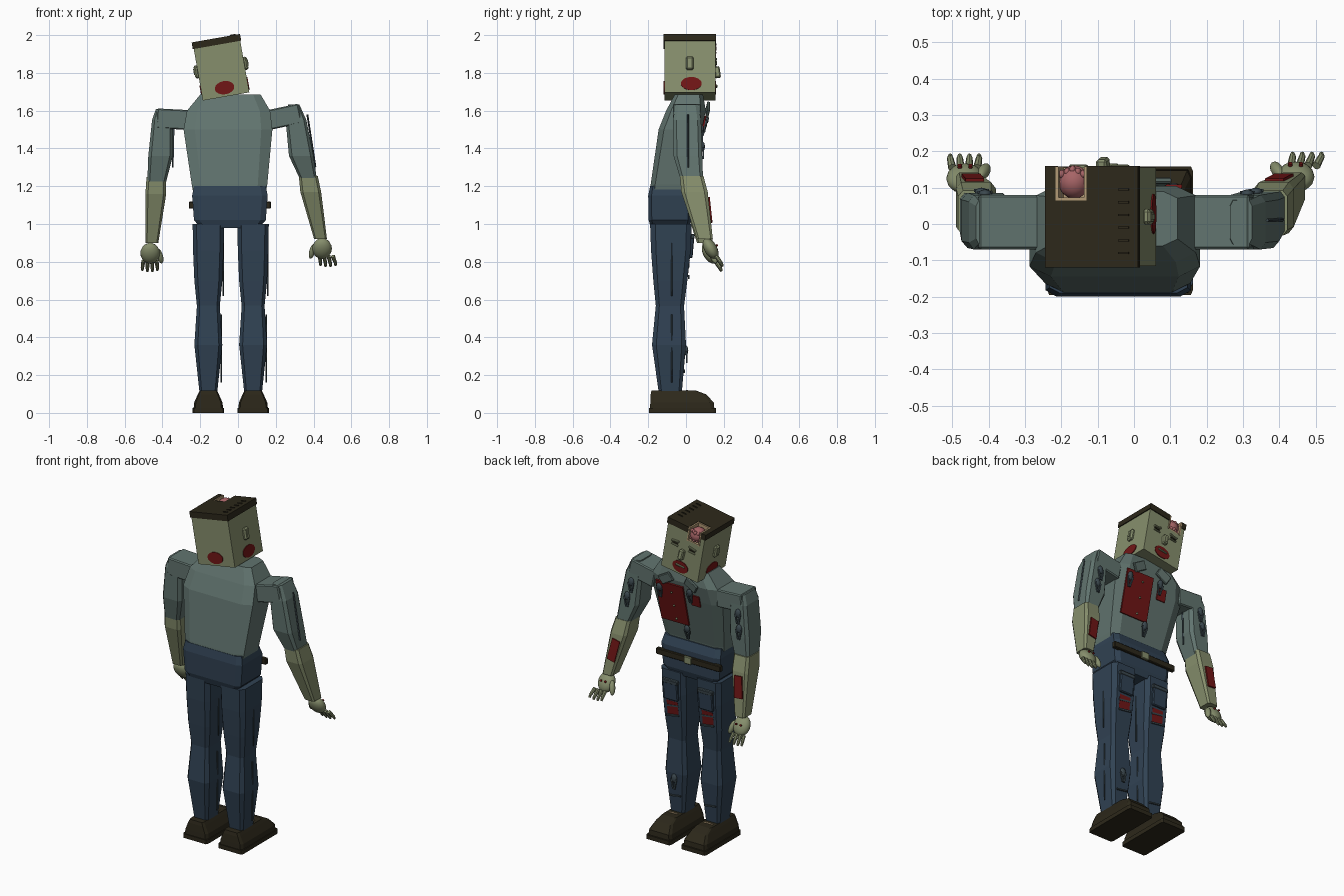
import bpy, bmesh, math
from mathutils import Matrix, Vector

if "Cube" in bpy.data.objects:
    bpy.data.objects.remove(bpy.data.objects["Cube"])


def material(name, r, g, b):
    col = tuple((c / 255) ** 2.2 for c in (r, g, b)) + (1,)
    m = bpy.data.materials.new(name)
    m.use_nodes = True
    m.diffuse_color = col
    m.node_tree.nodes["Principled BSDF"].inputs["Base Color"].default_value = col
    return m


skin = material("pale green skin", 133, 141, 108)
shirt = material("grey green shirt", 97, 115, 110)
denim = material("navy denim", 52, 68, 84)
dark = material("dark brown", 48, 44, 32)
blood = material("dark red", 112, 28, 28)
pink = material("brain pink", 165, 100, 102)
bone = material("bone", 176, 152, 116)
slate = material("torn slate cloth", 62, 74, 80)


def finish(name, bm, mat, matrix=None, smooth=False):
    if matrix is not None:
        bm.transform(matrix)
    bmesh.ops.recalc_face_normals(bm, faces=bm.faces)
    for f in bm.faces:
        f.smooth = smooth
    me = bpy.data.meshes.new(name)
    bm.to_mesh(me)
    bm.free()
    me.materials.append(mat)
    ob = bpy.data.objects.new(name, me)
    bpy.context.collection.objects.link(ob)
    return ob


def placed(loc, rx=0, ry=0, rz=0):
    turn = [Matrix.Rotation(math.radians(a), 4, k) for a, k in ((rz, "Z"), (ry, "Y"), (rx, "X"))]
    return Matrix.Translation(loc) @ turn[0] @ turn[1] @ turn[2]


def box(name, mat, matrix, size, bevel=0.0):
    bm = bmesh.new()
    bmesh.ops.create_cube(bm, size=1, matrix=Matrix.Diagonal((*size, 1)))
    if bevel:
        bmesh.ops.bevel(bm, geom=bm.edges[:], offset=bevel, segments=1, affect="EDGES")
    return finish(name, bm, mat, matrix)


def ball(name, mat, matrix, size):
    bm = bmesh.new()
    bmesh.ops.create_uvsphere(bm, u_segments=16, v_segments=10, radius=1)
    bm.transform(Matrix.Diagonal((*size, 1)))
    return finish(name, bm, mat, matrix, True)


def disc(name, mat, matrix, rx, ry):
    bm = bmesh.new()
    bmesh.ops.create_cone(bm, cap_ends=True, segments=24, radius1=1, radius2=1, depth=1)
    bm.transform(Matrix.Diagonal((rx, ry, 0.008, 1)))
    return finish(name, bm, mat, matrix)


def rod(name, mat, a, b, r1, r2, sides=8):
    a, b = Vector(a), Vector(b)
    bm = bmesh.new()
    bmesh.ops.create_cone(bm, cap_ends=True, segments=sides, radius1=r1, radius2=r2, depth=(b - a).length)
    turn = (b - a).to_track_quat("Z", "Y").to_matrix().to_4x4()
    return finish(name, bm, mat, Matrix.Translation((a + b) / 2) @ turn)


def loft(name, mat, sections, chamfer=0.25):
    """Stack chamfered rectangles given as centre x, y, z, half width, half depth."""
    bm, rings, k = bmesh.new(), [], 1 - chamfer
    plan = [(1, -k), (1, k), (k, 1), (-k, 1), (-1, k), (-1, -k), (-k, -1), (k, -1)]
    for x, y, z, hx, hy in sections:
        rings.append([bm.verts.new((x + u * hx, y + v * hy, z)) for u, v in plan])
    for lo, hi in zip(rings, rings[1:]):
        for i in range(8):
            j = (i + 1) % 8
            bm.faces.new((lo[i], lo[j], hi[j], hi[i]))
    bm.faces.new(rings[0])
    bm.faces.new(rings[-1])
    return finish(name, bm, mat)


def notched_slab(name, mat, matrix, hx, hy, z0, z1):
    """Rectangular slab with a slot open towards +y for the exposed brain."""
    plan = [(-hx, -hy), (hx, -hy), (hx, hy), (-.013, hy), (-.013, .045), (-.1, .045), (-.1, hy), (-hx, hy)]
    bm = bmesh.new()
    face = bm.faces.new([bm.verts.new((x, y, z0)) for x, y in plan])
    ext = bmesh.ops.extrude_face_region(bm, geom=[face])
    bmesh.ops.translate(bm, vec=(0, 0, z1 - z0), verts=[v for v in ext["geom"] if isinstance(v, bmesh.types.BMVert)])
    return finish(name, bm, mat, matrix)


def tatter(name, loc, rx=0):
    m = placed(loc, rx)
    ball(name + "_knot", slate, m, (.018, .012, .026))
    for s in (-1, 1):
        box(name + "_strip", slate, m @ placed((s * .01, .004, -.035), 0, s * 12), (.009, .008, .06))


# Torso, collar and torn chest
loft("torso", shirt, [(-.045, -.095, 1.18, .195, .095), (-.045, -.091, 1.21, .2, .096),
                      (-.053, -.031, 1.5, .235, .114), (-.05, 0, 1.6, .22, .105), (-.04, .015, 1.685, .16, .075)])
box("chest_wound", blood, placed((.04, .073, 1.443), -13.5), (.185, .009, .265))
box("chest_scrape", blood, placed((-.125, .085, 1.5), -13), (.06, .009, .07))
for s in (-1, 1):
    box("collar_flap", shirt, placed((-.03 + s * .085, .115, 1.605), -12, s * 30), (.085, .016, .055), .004)
for i in range(3):
    ball("shirt_button", skin, placed((.025, .056 + .025 * i, 1.34 + .09 * i)), (.006, .006, .006))
for loc in ((-.04, .045, 1.29), (-.1, .108, 1.55), (.11, .1, 1.53)):
    tatter("shirt_tatter", loc, -13)
rod("neck", skin, (-.05, .02, 1.62), (-.06, .02, 1.7), .06, .06)

# Pelvis and belt
loft("pelvis", denim, [(-.043, -.085, .98, .155, .1), (-.043, -.085, 1.02, .19, .113),
                       (-.043, -.085, 1.15, .2, .115), (-.043, -.09, 1.2, .19, .1)], .15)
box("belt", dark, placed((-.043, .03, 1.1)), (.435, .025, .038), .004)
box("belt_buckle", skin, placed((-.043, .044, 1.1)), (.05, .012, .044), .003)

# Legs and shoes
for side, x in (("left", .08), ("right", -.157)):
    loft(side + "_thigh", denim, [(x, -.085, .56, .06, .074), (x, -.083, .7, .074, .09),
                                  (x, -.08, .86, .081, .105), (x, -.08, 1.0, .083, .11)])
    loft(side + "_shin", denim, [(x, -.083, .1, .046, .06), (x, -.09, .36, .074, .09), (x, -.085, .575, .06, .074)])
    rod(side + "_thigh_seam", slate, (x + .078, -.075, .62), (x + .078, -.075, .98), .004, .004, 4)
    rod(side + "_shin_seam", slate, (x + .069, -.075, .16), (x + .069, -.075, .52), .004, .004, 4)
    box(side + "_pocket", denim, placed((x, .028, .875), -5), (.095, .022, .11), .005)
    box(side + "_pocket_flap", slate, placed((x, .036, .935), -5), (.105, .02, .025), .004)
    box(side + "_thigh_wound", blood, placed((x, .009, .755), -7), (.075, .009, .11))
    for k in range(2):
        box(side + "_thigh_thread", slate, placed((x, .015, .72 + .06 * k), -7, 8), (.085, .008, .01))
        box(side + "_shin_tear", slate, placed((x, -.013, .22 + .16 * k), 0, 8), (.075, .018, .008))
    # Shoe
    loft(side + "_sole", dark, [(x, -.018, 0, .083, .177), (x, -.018, .025, .083, .177)], .08)
    loft(side + "_shoe", dark, [(x, -.02, .025, .078, .17), (x, -.021, .055, .075, .168),
                                (x, -.04, .098, .056, .147), (x, -.065, .118, .046, .118)], .12)
    for k in range(4):
        box(side + "_lace", bone, placed((x, .005 + .025 * k, .117 - .006 * k), -12), (.055, .009, .009))
tatter("shin_tatter", (.08, 0, .33))

# Arms: right hangs straight, left is held outwards
shoulders = {"left": ((.245, .005, 1.568), -12, .17), "right": ((-.345, .005, 1.555), 3, .17)}
for side, (loc, tilt, length) in shoulders.items():
    box(side + "_shoulder", shirt, placed(loc, 0, tilt), (length, .15, .105), .006)
loft("right_upper_arm", shirt, [(-.43, .025, 1.225, .05, .06), (-.41, .01, 1.36, .065, .076),
                                (-.4, .005, 1.55, .055, .075), (-.405, .005, 1.608, .03, .06)])
loft("left_upper_arm", shirt, [(.372, .03, 1.24, .045, .06), (.335, .01, 1.36, .065, .076),
                               (.307, .005, 1.55, .055, .075), (.295, .005, 1.632, .03, .06)])
loft("right_forearm", skin, [(-.456, .1, .9, .034, .042), (-.435, .045, 1.16, .055, .07), (-.432, .03, 1.25, .052, .062)])
loft("left_forearm", skin, [(.437, .1, .92, .034, .042), (.385, .045, 1.17, .055, .07), (.372, .03, 1.255, .05, .062)])
rod("left_sleeve_seam", slate, (.367, .01, 1.58), (.41, .012, 1.3), .005, .005, 4)
rod("right_sleeve_seam", slate, (-.341, .01, 1.52), (-.346, .012, 1.3), .005, .005, 4)
for x, lean in ((.4, -12), (-.444, 5)):
    box("forearm_wound", blood, placed((x, .128, 1.075), 6, lean), (.052, .009, .13))
    tatter("sleeve_tatter", (x * .78 if x > 0 else -.41, .083, 1.5))
    tatter("sleeve_tatter", (x * .84 if x > 0 else -.42, .088, 1.41))

# Hands with curled fingers
for side, palm, step, thumb in (("left", (.445, .13, .87), .045, -1), ("right", (-.465, .125, .845), -.002, 1)):
    p = Vector(palm)
    ball(side + "_palm", skin, placed(palm, 30), (.052, .034, .06))
    for k in range(4):
        u = (k - 1.5) * .023
        knuckle = p + Vector((u + step * .5, .03, -.04))
        tip = p + Vector((u * 1.15 + step * .7, .056, -.085 + abs(u) * .25))
        rod(side + "_finger", skin, knuckle, tip, .0115, .009)
        rod(side + "_fingertip", skin, tip, tip + Vector((0, .008, -.014)), .009, .006)
    ball(side + "_thumb", skin, placed(p + Vector((thumb * .052, .02, -.015)), 20, thumb * -15), (.016, .018, .042))
    for k in (-1, 1):
        disc(side + "_hand_spot", blood, placed(p + Vector((k * .015, .034, .018)), -60), .006, .006)

# Head, tilted towards its right
head = placed((-.09, .02, 1.828), 0, -10)
box("head", skin, head @ placed((0, 0, -.0425)), (.25, .27, .225))
notched_slab("skull_top", skin, head, .125, .135, .07, .15)
notched_slab("hair", dark, head, .13, .14, .122, .158)
box("skull_floor", bone, head @ placed((-.0565, .09, .072)), (.087, .09, .009))
box("skull_back", bone, head @ placed((-.0565, .049, .113)), (.087, .008, .084))
for x in (-.096, -.017):
    box("skull_rim", bone, head @ placed((x, .092, .113)), (.008, .094, .086))
ball("brain", pink, head @ placed((-.0565, .096, .112)), (.044, .046, .044))
for k in range(5):
    x = (k - 2) * .015
    for s in range(3):
        ball("brain_fold", pink, head @ placed((-.0565 + x, .129 - abs(x) * .4, .09 + .022 * s)), (.009, .012, .012))

# Ears, face and bruises
for s in (-1, 1):
    box("ear", skin, head @ placed((s * .131, 0, 0)), (.024, .042, .07), .008)
    box("ear_hollow", skin, head @ placed((s * .144, 0, .002)), (.006, .016, .034))
    disc("cheek_bruise", blood, head @ placed((s * .125, .008, -.108), 0, 90), .035, .055)
    disc("face_bruise", blood, head @ placed((0, s * .135, -.108), 90), .052, .035)
    box("eyelid", skin, head @ placed((s * .058, .137, .035), 0, s * 8), (.05, .014, .012), .003)
    box("eye_slit", dark, head @ placed((s * .058, .136, .022)), (.036, .008, .005))
    box("lower_lid", skin, head @ placed((s * .058, .137, .01)), (.044, .012, .008), .002)
box("nose", skin, head @ placed((0, .146, -.025), 8), (.03, .03, .06), .006)
box("lip", skin, head @ placed((0, .14, -.1)), (.06, .012, .01), .003)
for k in range(6):
    box("hair_stitch", dark, head @ placed((.09, -.1 + .035 * k, .16)), (.03, .006, .005))
